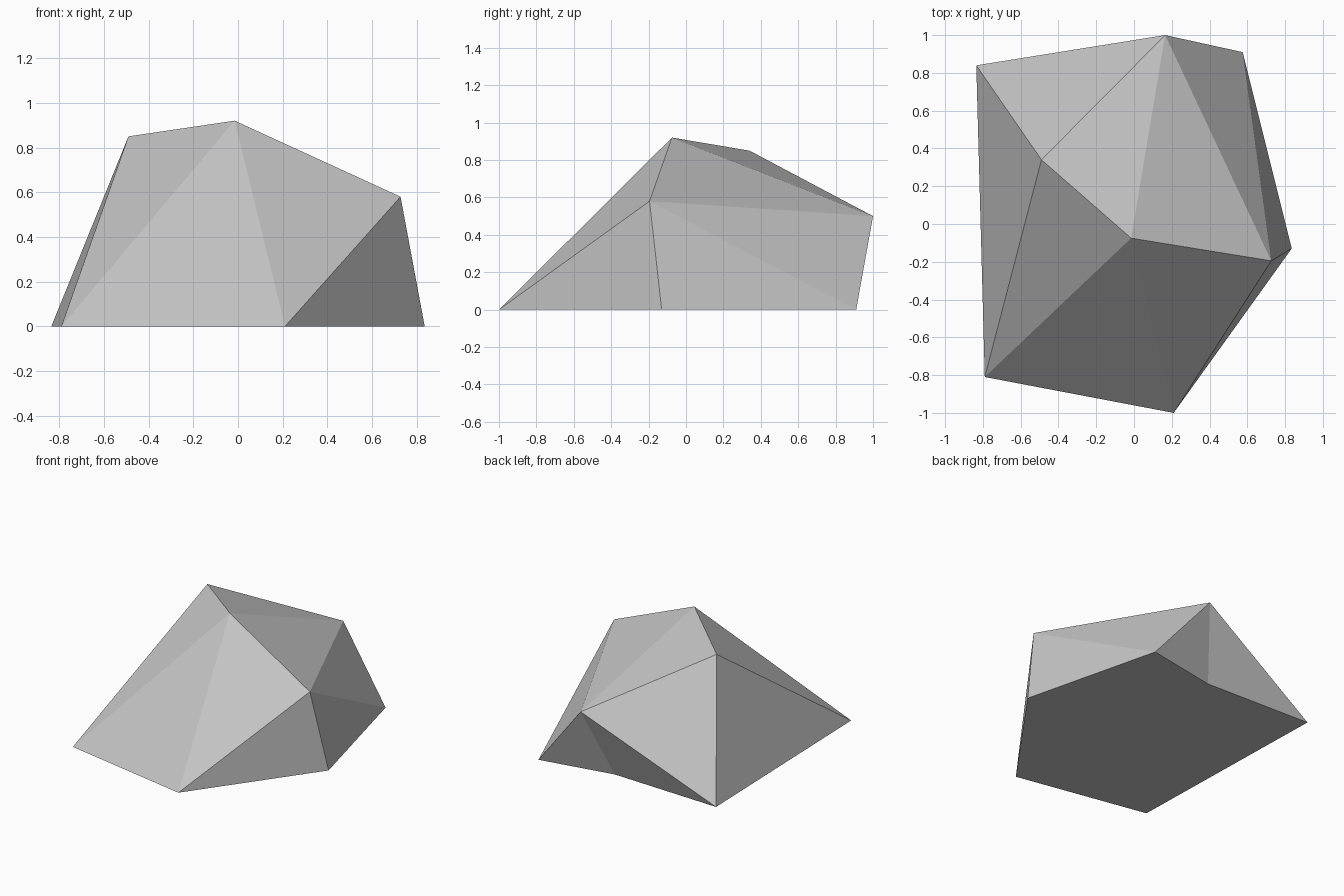
import bpy
import bmesh

cube = bpy.data.objects.get("Cube")
if cube:
    bpy.data.objects.remove(cube, do_unlink=True)

# Plain grey stone
stone = bpy.data.materials.new("grey stone")
stone.use_nodes = True
GREY = (0.55, 0.55, 0.55, 1)
stone.diffuse_color = GREY
stone.node_tree.nodes["Principled BSDF"].inputs["Base Color"].default_value = GREY

# Ground outline, counter-clockwise from above
ground = {
    "front_right": (-0.79, -0.81),
    "front": (0.21, -1.0),
    "left": (0.835, -0.13),
    "back_left": (0.575, 0.91),
    "back_notch": (0.02, 0.807),
    "back_right": (-0.835, 0.84),
}
# Upper corners of the boulder
crown = {
    "peak": (-0.015, -0.075, 0.92),
    "shoulder": (-0.49, 0.34, 0.85),
    "left_knob": (0.727, -0.195, 0.58),
    "back_knob": (0.165, 1.0, 0.5),
}
# Broken facets, named by their corners
facets = [
    "front_right front peak",
    "front left_knob peak",
    "front left left_knob",
    "left back_left left_knob",
    "back_left back_knob left_knob",
    "back_left back_notch back_knob",
    "back_notch back_right back_knob",
    "back_right shoulder back_knob",
    "back_right front_right shoulder",
    "front_right peak shoulder",
    "peak back_knob shoulder",
    "peak left_knob back_knob",
]

bm = bmesh.new()
corner = {name: bm.verts.new((x, y, 0)) for name, (x, y) in ground.items()}
corner.update({name: bm.verts.new(co) for name, co in crown.items()})
for facet in facets:
    bm.faces.new([corner[name] for name in facet.split()])
bm.faces.new([corner[name] for name in reversed(list(ground))])  # underside
bmesh.ops.recalc_face_normals(bm, faces=bm.faces)

mesh = bpy.data.meshes.new("boulder")
bm.to_mesh(mesh)
bm.free()
mesh.materials.append(stone)
boulder = bpy.data.objects.new("boulder", mesh)
bpy.context.collection.objects.link(boulder)
